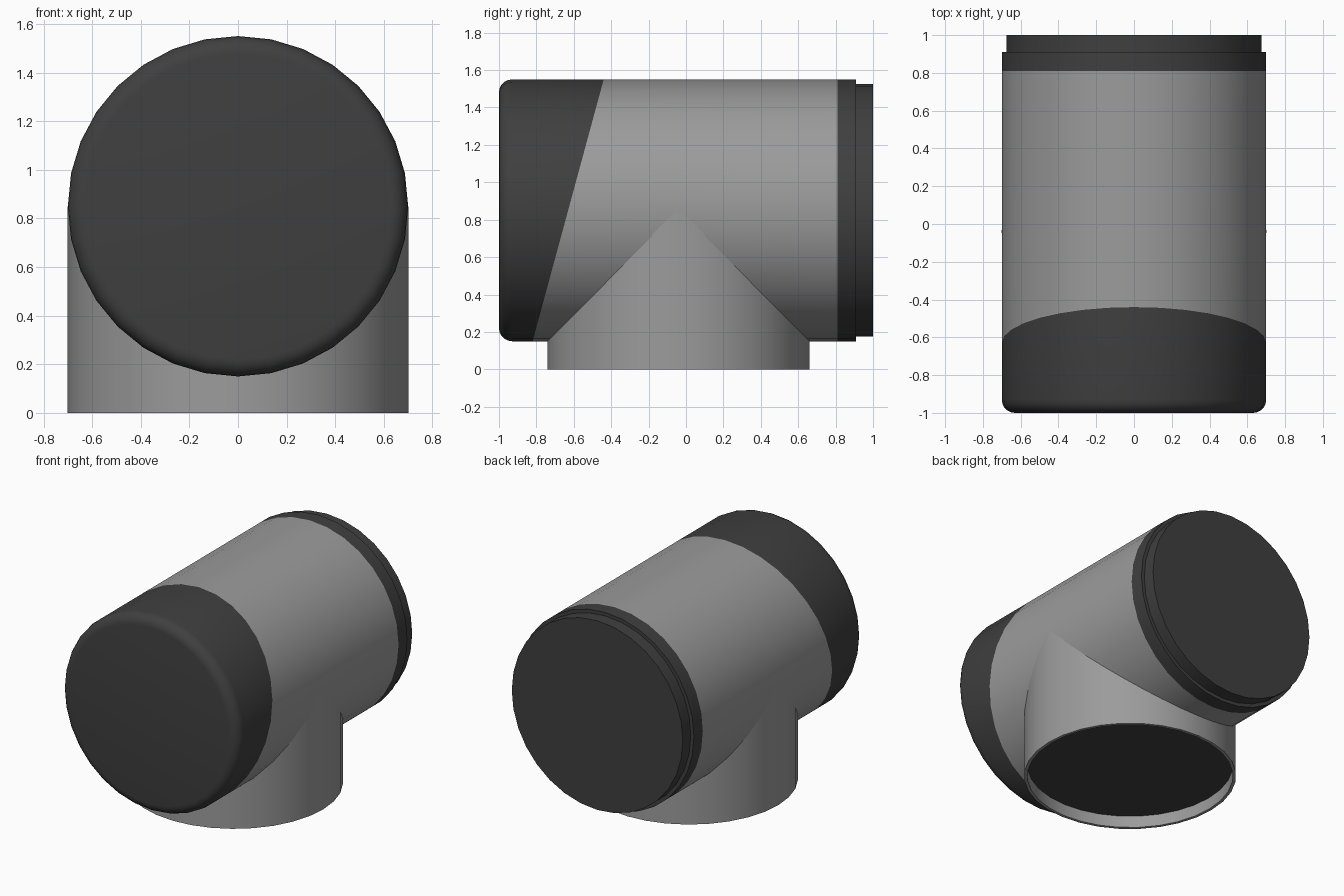
import bpy, bmesh
from math import sin, cos, pi, radians

SIDES = 32
R = 0.7          # barrel radius
AXIS_Z = 0.85    # barrel axis height
SLOPE = 0.38 / 1.4  # lean of the seam between cap and barrel

default = bpy.data.objects.get("Cube")
if default:
    bpy.data.objects.remove(default, do_unlink=True)


def material(name, value):
    mat = bpy.data.materials.new(name)
    colour = (value, value, value, 1)
    mat.use_nodes = True
    mat.diffuse_color = colour
    mat.node_tree.nodes["Principled BSDF"].inputs["Base Color"].default_value = colour
    return mat


light = material("light grey", 0.33)
dark = material("dark grey", 0.05)


def along_y(r, a, d, slope):
    return r * cos(a), d + slope * r * sin(a), AXIS_Z + r * sin(a)


def along_z(r, a, d, slope):
    return r * cos(a), -0.04 + r * sin(a), d


def loft(name, rings, mat, place=along_y, start=False, end=False):
    """Skin rings of (distance, radius, slope), optionally closing the ends."""
    bm = bmesh.new()
    loops = [[bm.verts.new(place(r, 2 * pi * i / SIDES, d, s)) for i in range(SIDES)]
             for d, r, s in rings]
    for a, b in zip(loops, loops[1:]):
        for i in range(SIDES):
            j = (i + 1) % SIDES
            bm.faces.new((a[i], a[j], b[j], b[i]))
    if start:
        bm.faces.new(loops[0])
    if end:
        bm.faces.new(loops[-1])
    bmesh.ops.recalc_face_normals(bm, faces=bm.faces[:])
    mesh = bpy.data.meshes.new(name)
    bm.to_mesh(mesh)
    bm.free()
    mesh.materials.append(mat)
    obj = bpy.data.objects.new(name, mesh)
    bpy.context.collection.objects.link(obj)
    bpy.ops.object.select_all(action="DESELECT")
    obj.select_set(True)
    bpy.context.view_layer.objects.active = obj
    bpy.ops.object.shade_smooth_by_angle(angle=radians(35))
    return obj


# Front cap: rounded rim, leaning back edge
fillet = 0.07
rim = [(-1 + fillet * (1 - sin(t)), R - fillet * (1 - cos(t)), 0)
       for t in (pi / 2 * (1 - k / 5) for k in range(6))]
loft("front_cap", rim + [(-0.63, R, SLOPE)], dark, start=True)

# Horizontal barrel
loft("barrel", [(-0.63, R, SLOPE), (0.81, R, 0)], light)

# Rear band stepping down to the end plug
loft("rear_band", [(0.81, R, 0), (0.91, R, 0), (0.91, 0.675, 0)], dark)
loft("rear_plug", [(0.91, 0.675, 0), (1, 0.675, 0)], dark, end=True)

# Vertical neck with a thin lip, closed by a recessed disc
loft("neck", [(AXIS_Z, 0.701, 0), (0, 0.701, 0), (0, 0.68, 0), (0.085, 0.68, 0)],
     light, along_z)
disc = loft("neck_disc", [(0.1, 0.68, 0), (0.085, 0.68, 0)], dark, along_z,
            start=True, end=True)
